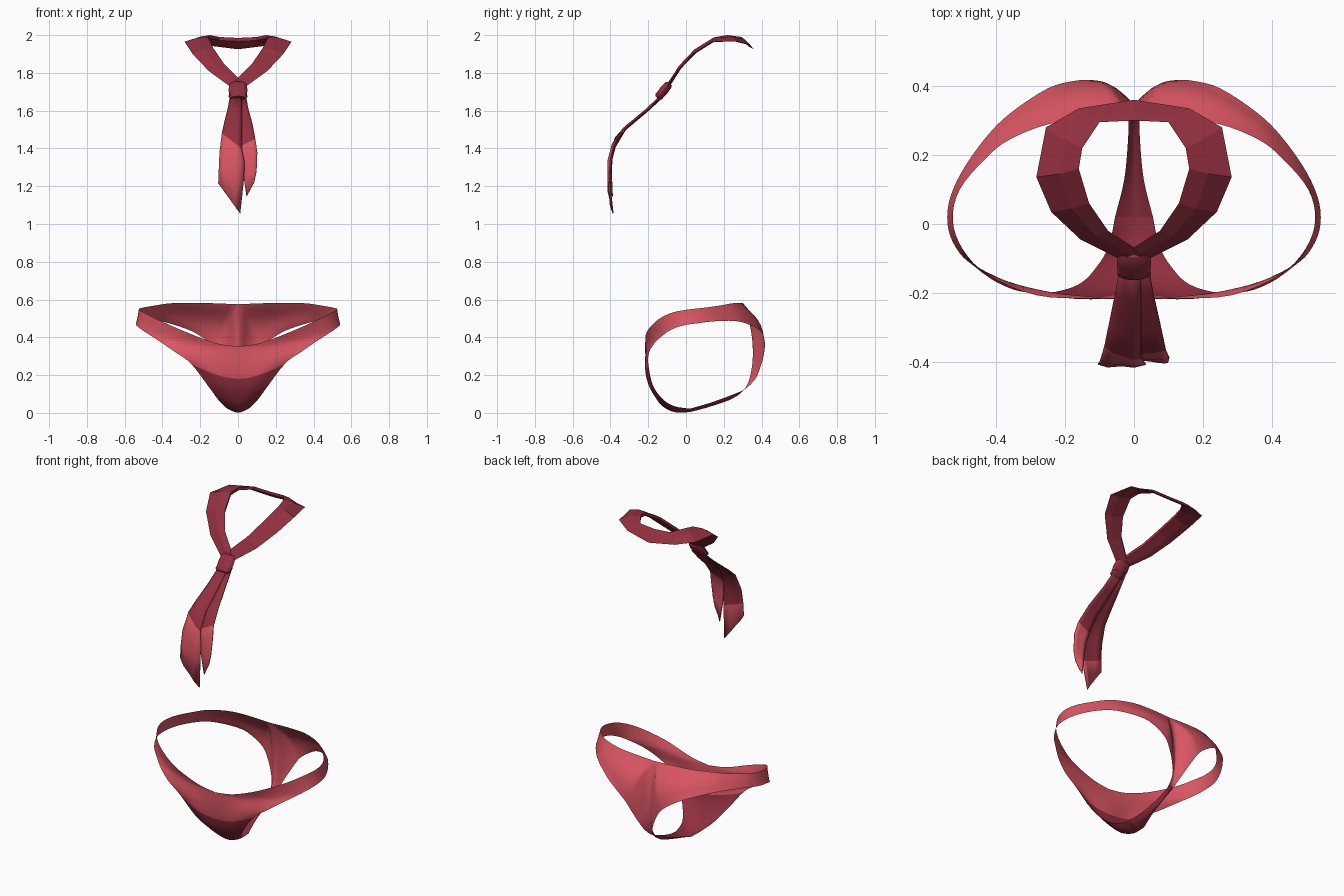
import bpy, bmesh, math
from mathutils import Vector as V

if "Cube" in bpy.data.objects:
    bpy.data.objects.remove(bpy.data.objects["Cube"])


def material(name, rgb):
    m = bpy.data.materials.new(name)
    m.diffuse_color = (*rgb, 1)
    m.use_nodes = True
    m.node_tree.nodes["Principled BSDF"].inputs["Base Color"].default_value = m.diffuse_color
    return m


LIGHT = material("light red", (0.70, 0.092, 0.125))
DARK = material("dark red", (0.29, 0.029, 0.050))


def spline(pts, k):
    """Smooth curve through pts, k steps per span."""
    p = [2 * pts[0] - pts[1]] + pts + [2 * pts[-1] - pts[-2]]
    out = []
    for i in range(1, len(pts)):
        a, b, c, d = p[i - 1:i + 3]
        for s in range(k):
            t = s / k
            out.append(0.5 * (2 * b + (c - a) * t + (2 * a - 5 * b + 4 * c - d) * t * t
                              + (3 * b - a - 3 * c + d) * t ** 3))
    return out + [pts[-1]]


def loft(name, rows, closed=False, caps=False, mat=lambda i: 0, mats=(DARK, LIGHT), mirror=False):
    """Skin a list of equal-length point rows."""
    bm = bmesh.new()
    vs = [[bm.verts.new(p) for p in r] for r in rows]
    n = len(rows[0])
    for i in range(len(rows) - 1):
        for j in range(n if closed else n - 1):
            k = (j + 1) % n
            f = bm.faces.new((vs[i][j], vs[i][k], vs[i + 1][k], vs[i + 1][j]))
            f.material_index = mat(i)
    if caps:
        bm.faces.new(vs[0])
        bm.faces.new(vs[-1])
    bmesh.ops.remove_doubles(bm, verts=bm.verts, dist=0.0005)
    bmesh.ops.recalc_face_normals(bm, faces=bm.faces)
    me = bpy.data.meshes.new(name)
    bm.to_mesh(me)
    bm.free()
    for m in mats:
        me.materials.append(m)
    ob = bpy.data.objects.new(name, me)
    bpy.context.collection.objects.link(ob)
    if mirror:
        mod = ob.modifiers.new("mirror", 'MIRROR')
        mod.merge_threshold = 0.001
    return ob


def smooth(ob, angle):
    bpy.ops.object.select_all(action='DESELECT')
    ob.select_set(True)
    bpy.context.view_layer.objects.active = ob
    bpy.ops.object.shade_smooth_by_angle(angle=math.radians(angle))


# Briefs: centre line and waist edge, front to back
under_front = [(0, .02, .004), (0, -.06, .004), (0, -.13, .04), (0, -.18, .115),
               (0, -.202, .18), (0, -.213, .26), (0, -.217, .35)]
waist = [(0, -.217, .35), (.12, -.216, .370), (.28, -.207, .430), (.42, -.15, .492),
         (.495, -.075, .53), (.525, .01, .547), (.505, .1, .557), (.43, .19, .57),
         (.36, .245, .58), (.245, .29, .583), (.12, .303, .58), (0, .305, .575)]
under_back = [(0, .305, .575), (0, .335, .48), (0, .352, .37), (0, .35, .25),
              (0, .32, .14), (0, .25, .078), (0, .13, .034), (0, .02, .004)]
# Briefs: leg opening, matched point for point
leg = [(.055, .02, .022), (.072, -.06, .035), (.105, -.12, .07), (.16, -.175, .145),
       (.25, -.2, .262), (.33, -.195, .32), (.385, -.175, .358), (.42, -.155, .382),
       (.46, -.125, .408), (.505, -.085, .437), (.537, -.02, .462), (.537, .06, .474),
       (.5, .15, .485), (.43, .25, .487), (.36, .32, .473), (.25, .393, .435),
       (.17, .415, .387), (.12, .417, .345), (.09, .41, .3), (.06, .395, .245),
       (.03, .367, .18), (.017, .315, .128), (.017, .25, .098), (.028, .13, .054),
       (.055, .02, .022)]
bulge = {3: -.008, 4: -.012, 5: -.01, 14: .006, 15: .012, 16: .02, 17: .018, 18: .008}

K, COLS = 4, 8
edge = []
for part in (under_front, waist, under_back):
    edge = edge[:-1] + spline([V(p) for p in part], K)
leg = spline([V(p) for p in leg], K)
rows = []
for i, (a, b) in enumerate(zip(edge, leg)):
    lo, f = i // K, (i % K) / K
    h = bulge.get(lo, 0) * (1 - f) + bulge.get(lo + 1, 0) * f
    # rows that start on the centre line leave it level, so both halves join smoothly
    level = max(0, min(1, max(1 - (i / K - 6) / 2, 1 - (17 - i / K) / 2)))
    row = []
    for j in range(COLS + 1):
        t = j / COLS
        s = sy = t ** (1 + .7 * level)
        if i > 12 * K:
            # the seat has a soft valley between two rounded sides
            s = t ** (1 + .35 * level)
            sy = t + (t * t * (3 - 2 * t) - t) * level
        row.append(V((a.x + (b.x - a.x) * t,
                      a.y + (b.y - a.y) * sy + h * math.sin(math.pi * t) ** 2,
                      a.z + (b.z - a.z) * s)))
    rows.append(row)
briefs = loft("briefs", rows, mat=lambda i: 0 if i < 4 * K or i >= 21 * K else 1, mirror=True)
smooth(briefs, 80)

# Neckerchief collar: folded band around the neck
outer = [(0, .36, 1.925), (.16, .335, 1.945), (.255, .28, 1.965), (.283, .136, 1.965),
         (.24, .035, 1.9), (.155, -.045, 1.81), (.045, -.1, 1.73), (.02, -.12, 1.70)]
inner = [(0, .30, 1.985), (.1, .295, 1.99), (.15, .22, 2.0), (.16, .16, 1.99),
         (.13, .06, 1.93), (.075, -.02, 1.85), (0, -.068, 1.775), (0, -.09, 1.74)]
rows = []
for o, n in zip(outer, inner):
    o, n = V(o), V(n)
    rows.append([o, o.lerp(n, .55) + V((0, -.004, .008)), n, n - V((0, 0, .018)),
                 o.lerp(n, .4) - V((0, 0, .012))])
collar = loft("collar", rows, closed=True, mirror=True)

# Knot: rounded band round the gathered cloth
axis = V((0, -.07, -.085)).normalized()
side = V((0, -axis.z, axis.y))
rows = []
for d, rx, ry in [(0, .040, .016), (.01, .047, .021), (.045, .050, .024), (.073, .047, .022),
                  (.09, .050, .022), (.1, .040, .016)]:
    c = V((0, -.087, 1.744)) + axis * d
    rows.append([c + V((rx * math.cos(a), 0, 0)) + side * ry * math.sin(a)
                 for a in (math.tau * k / 12 for k in range(12))])
knot = loft("knot", rows, closed=True, caps=True)
smooth(knot, 35)

# Hanging ends: pleated strips that follow one drooping path
path = [(1.06, -.393), (1.18, -.414), (1.34, -.411), (1.43, -.387), (1.475, -.365), (1.52, -.318),
        (1.6, -.22), (1.66, -.145), (1.72, -.1)]


def path_y(z):
    for (z0, y0), (z1, y1) in zip(path, path[1:]):
        if z <= z1:
            return y0 + (y1 - y0) * (z - z0) / (z1 - z0)
    return path[-1][1]


def tie_end(name, edges, back, pleat, mat, inner_offset):
    rows = []
    for (xl, zl), (xr, zr) in edges:
        row = []
        for j in range(5):
            t = j / 4
            z = zl + (zr - zl) * t
            row.append(V((xl + (xr - xl) * t, path_y(z) + back + pleat[j], z)))
        rows.append(row)
    ob = loft(name, rows, mat=mat, mats=(DARK, LIGHT, LIGHT, DARK, DARK, LIGHT))
    if ob.data.polygons[0].normal.y > 0:
        ob.data.flip_normals()
    sol = ob.modifiers.new("cloth", 'SOLIDIFY')
    sol.thickness = .005
    sol.material_offset = inner_offset
    smooth(ob, 35)


tie_end("long_end", [((-.04, 1.69), (.02, 1.69)), ((-.055, 1.61), (.02, 1.6)),
                     ((-.075, 1.53), (.02, 1.5)), ((-.086, 1.48), (.02, 1.40)),
                     ((-.098, 1.38), (.035, 1.33)), ((-.102, 1.29), (.032, 1.24)),
                     ((-.105, 1.215), (.012, 1.055))],
        0, (.006, -.003, 0, -.004, .004), lambda i: 0 if i < 3 else 1 if i < 5 else 2, 3)
tie_end("short_end", [((-.02, 1.69), (.04, 1.69)), ((-.01, 1.6), (.055, 1.61)),
                      ((0, 1.5), (.077, 1.53)), ((.01, 1.41), (.092, 1.45)),
                      ((.02, 1.34), (.102, 1.38)), ((.03, 1.25), (.098, 1.28)),
                      ((.045, 1.145), (.085, 1.22))],
        .012, (.004, .002, 0, -.001, -.003), lambda i: 0 if i < 3 else 1, 0)
